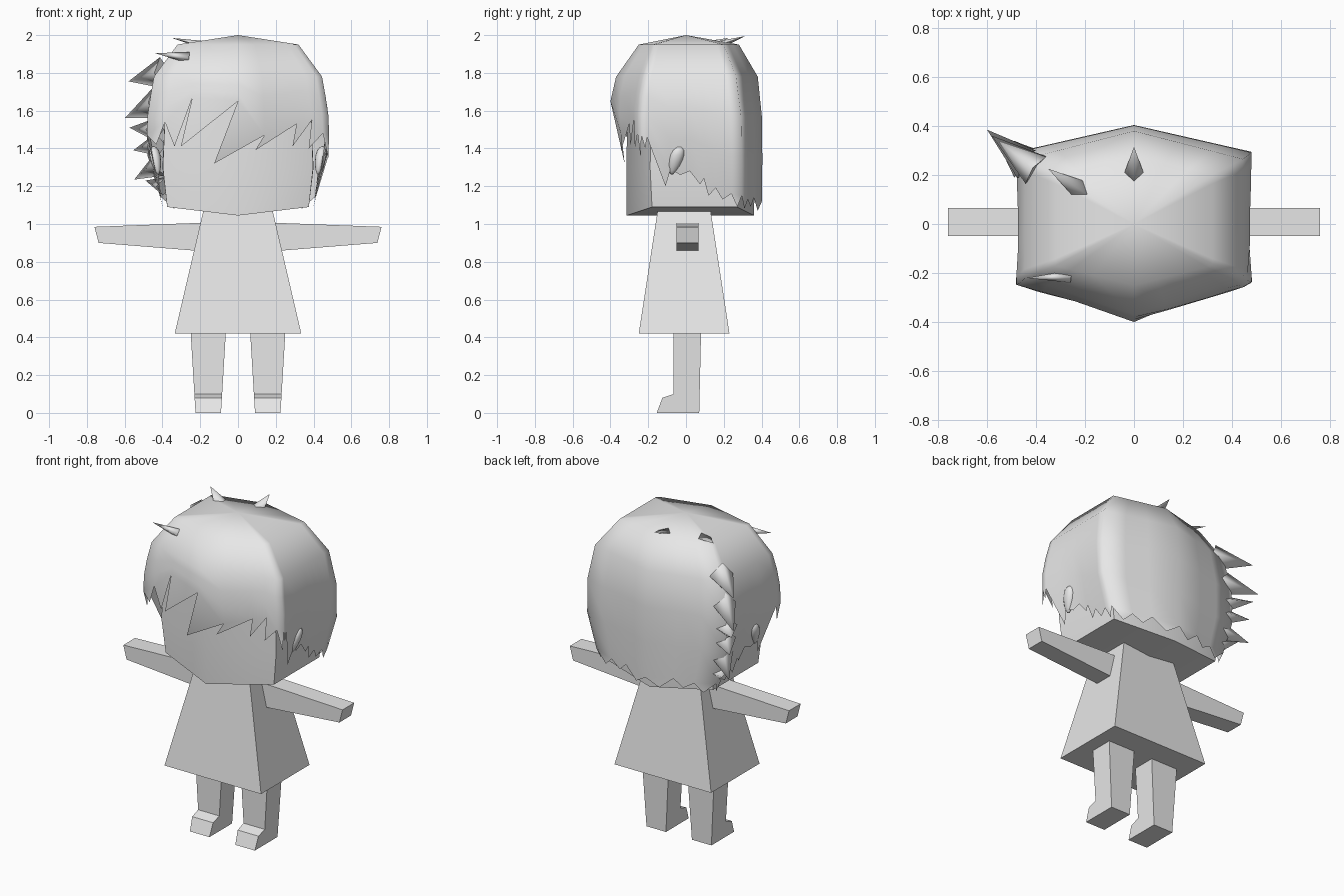
import bpy, bmesh, math
from mathutils import Vector

cube = bpy.data.objects.get("Cube")
if cube:
    bpy.data.objects.remove(cube, do_unlink=True)

grey = bpy.data.materials.new("plain grey")
grey.use_nodes = True
grey.diffuse_color = (0.8, 0.8, 0.8, 1)
grey.node_tree.nodes["Principled BSDF"].inputs["Base Color"].default_value = (0.8, 0.8, 0.8, 1)


def finish(name, bm, smooth_angle=None):
    """Turn a bmesh into a named, coloured object."""
    bmesh.ops.recalc_face_normals(bm, faces=bm.faces[:])
    mesh = bpy.data.meshes.new(name)
    bm.to_mesh(mesh)
    bm.free()
    mesh.materials.append(grey)
    obj = bpy.data.objects.new(name, mesh)
    bpy.context.scene.collection.objects.link(obj)
    if smooth_angle:
        bpy.ops.object.select_all(action='DESELECT')
        obj.select_set(True)
        bpy.context.view_layer.objects.active = obj
        bpy.ops.object.shade_smooth_by_angle(angle=math.radians(smooth_angle))
    return obj


def bridge(bm, rings):
    n = len(rings[0])
    for a, b in zip(rings, rings[1:]):
        for i in range(n):
            j = (i + 1) % n
            bm.faces.new((a[i], a[j], b[j], b[i]))


def fan(bm, ring, point):
    tip = bm.verts.new(point)
    for i in range(len(ring)):
        bm.faces.new((ring[i], ring[(i + 1) % len(ring)], tip))


def loft(name, rings):
    """Flat-sided solid through rings of points."""
    bm = bmesh.new()
    rows = [[bm.verts.new(p) for p in r] for r in rings]
    bridge(bm, rows)
    bm.faces.new(rows[0])
    bm.faces.new(rows[-1])
    return finish(name, bm)


def rect(x0, x1, y0, y1, z):
    return [(x0, y0, z), (x1, y0, z), (x1, y1, z), (x0, y1, z)]


# Dress
loft("dress", [rect(-0.335, 0.335, -0.25, 0.23, 0.42), rect(-0.18, 0.18, -0.148, 0.128, 1.085)])

# Arms, legs and ears, one per side
leg_profile = [(-0.065, 0.44), (0.08, 0.44), (0.07, 0), (-0.155, 0), (-0.125, 0.08), (-0.065, 0.1)]
for side, s in (("left", 1), ("right", -1)):
    loft(side + "_arm", [
        [(s * x0, -0.05, z0), (s * x0, 0.065, z0), (s * x1, 0.065, z1), (s * x1, -0.05, z1)]
        for x0, z0, x1, z1 in ((0.15, 0.853, 0.15, 1.008), (0.738, 0.90, 0.76, 0.985))])
    loft(side + "_leg", [
        [(s * (0.09 - 0.06 * z), y, z) for y, z in leg_profile],
        [(s * (0.225 + 0.06 * z), y, z) for y, z in leg_profile]])
    bm = bmesh.new()
    bmesh.ops.create_uvsphere(bm, u_segments=12, v_segments=8, radius=1)
    for v in bm.verts:
        x, y, z = v.co
        taper = 0.8 + 0.25 * z
        v.co = (s * (0.435 + 0.035 * x * taper + 0.012 * z),
                -0.055 + 0.047 * y * taper + 0.02 * z, 1.337 + 0.075 * z)
    finish(side + "_ear", bm, 180)


# Eight-point outline shared by head and hair
def outline(xc, xm, yfc, yf, yb, ybc):
    return [(0, yfc), (xc, yf), (xm, 0.02), (xc, yb), (0, ybc), (-xc, yb), (-xm, 0.02), (-xc, yf)]


# Head
bm = bmesh.new()
rows = []
for z, drop, shape in ((1.09, 0.045, (0.375, 0.375, -0.315, -0.18, 0.27, 0.36)),
                       (1.3, 0, (0.398, 0.40, -0.315, -0.19, 0.28, 0.365)),
                       (1.72, 0, (0.38, 0.38, -0.31, -0.18, 0.25, 0.33))):
    rows.append([bm.verts.new((x, y, z - (drop if i % 4 == 0 else 0)))
                 for i, (x, y) in enumerate(outline(*shape))])
bridge(bm, rows)
fan(bm, rows[0], (0, 0, 1.045))
fan(bm, rows[-1], (0, 0, 1.8))
finish("head", bm, 50)

# Hair cap: outline at each height
levels = [(z, outline(*shape)) for z, *shape in (
    (1.00, 0.385, 0.385, -0.33, -0.21, 0.29, 0.40),
    (1.12, 0.405, 0.395, -0.34, -0.22, 0.295, 0.402),
    (1.35, 0.478, 0.435, -0.36, -0.24, 0.295, 0.404),
    (1.53, 0.485, 0.485, -0.39, -0.25, 0.295, 0.405),
    (1.65, 0.468, 0.468, -0.40, -0.245, 0.285, 0.395),
    (1.78, 0.445, 0.445, -0.37, -0.22, 0.265, 0.38),
    (1.95, 0.32, 0.32, -0.25, -0.17, 0.20, 0.28))]


def on_hair(u, z):
    """Point on the hair: u runs 0-8 around from the front centre."""
    i = int(math.floor(u)) % 8
    f = u - math.floor(u)

    def at(ring):
        return Vector(ring[i]).lerp(Vector(ring[(i + 1) % 8]), f)
    for (z0, a), (z1, b) in zip(levels, levels[1:]):
        if z <= z1:
            break
    x, y = at(a).lerp(at(b), (z - z0) / (z1 - z0))
    return (x, y, z)


# Hair hem: valleys and lock tips in turn
fringe = [(-1, 1.47), (-0.9, 1.42), (-0.8, 1.54), (-0.70, 1.41), (-0.52, 1.67), (-0.63, 1.41),
          (0, 1.65), (-0.27, 1.32), (0.29, 1.47), (0.19, 1.39), (0.64, 1.53), (0.6, 1.41),
          (0.81, 1.55), (0.78, 1.40), (0.93, 1.48), (1.0, 1.35), (1.04, 1.47), (1.1, 1.40)]
side_hem = [(1.15, 1.46), (1.48, 1.2), (1.6, 1.29), (1.8, 1.26), (2, 1.28), (2.2, 1.21), (2.27, 1.24),
            (2.36, 1.15), (2.5, 1.19), (2.63, 1.13), (2.8, 1.16), (2.92, 1.09), (3, 1.15),
            (3.15, 1.08), (3.3, 1.13), (3.45, 1.09), (3.6, 1.14), (3.8, 1.07), (4, 1.12)]
other_side = [(8 - u, z) for u, z in reversed(side_hem)]
hem = fringe + side_hem + other_side[1:] + [(6.92, 1.37)]
valleys, tips = hem[0::2], hem[1::2]

bm = bmesh.new()
rows = [[bm.verts.new(on_hair(u, z)) for u, z in
         [(u, h if h else 1.78 + (vz - 1.78) * t) for u, vz in valleys]]
        for h, t in ((1.95, 0), (1.78, 0), (0, 1 / 3), (0, 2 / 3), (0, 1))]
bridge(bm, rows)
fan(bm, rows[0], (0, 0, 2.0))
hem_row = rows[-1]
for i, (u, z) in enumerate(tips):
    tip = bm.verts.new(on_hair(u, z))
    bm.faces.new((hem_row[i], hem_row[(i + 1) % len(hem_row)], tip))
finish("hair", bm, 180)

# Loose hair spikes: base, tip, half height, half width
spikes = [
    # back right corner, top to bottom
    ((-0.40, 0.22, 1.80), (-0.58, 0.36, 1.755), 0.085, 0.07),
    ((-0.43, 0.24, 1.64), (-0.60, 0.385, 1.56), 0.085, 0.07),
    ((-0.44, 0.24, 1.50), (-0.575, 0.37, 1.51), 0.06, 0.07),
    ((-0.43, 0.24, 1.42), (-0.555, 0.36, 1.39), 0.06, 0.07),
    ((-0.41, 0.24, 1.32), (-0.55, 0.36, 1.235), 0.07, 0.07),
    ((-0.39, 0.24, 1.20), (-0.49, 0.34, 1.23), 0.05, 0.06),
    # crown
    ((-0.19, 0.12, 1.95), (-0.35, 0.225, 1.985), 0.02, 0.05),
    ((0.0, 0.18, 1.95), (0.0, 0.315, 1.995), 0.02, 0.05),
    # front right
    ((-0.26, -0.215, 1.88), (-0.44, -0.22, 1.905), 0.03, 0.025),
]
for n, (base, tip, high, wide) in enumerate(spikes, 1):
    base, tip = Vector(base), Vector(tip)
    along = (tip - base).normalized()
    across = along.cross(Vector((0, 0, 1))).normalized() * wide
    up = across.cross(along).normalized() * high
    bm = bmesh.new()
    ring = [bm.verts.new(base + d) for d in (up, across, -up, -across)]
    fan(bm, ring, tip)
    bm.faces.new(ring)
    finish("hair_spike_%d" % n, bm, 100)
